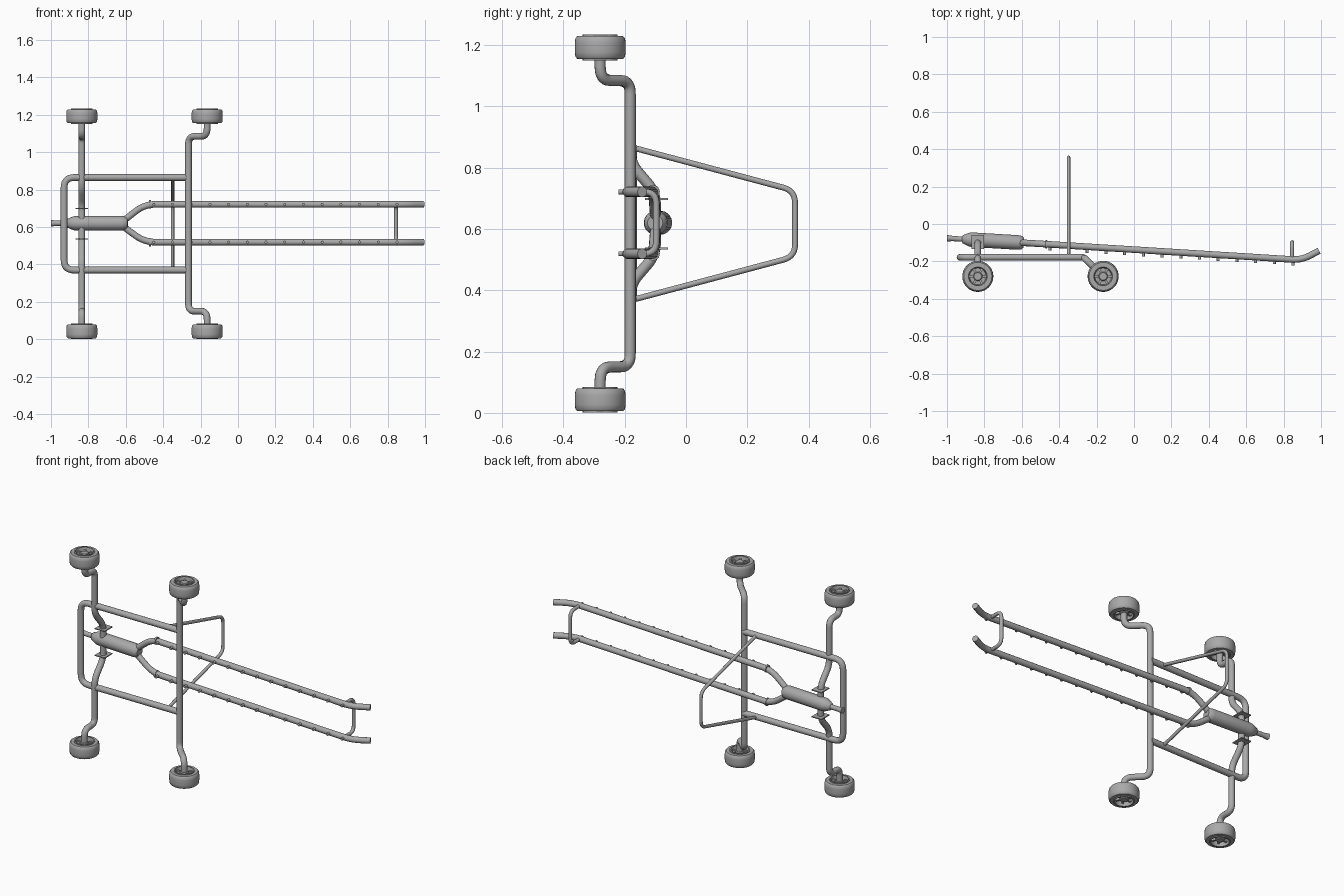
import bpy, bmesh, math
from mathutils import Vector, Matrix

if "Cube" in bpy.data.objects:
    bpy.data.objects.remove(bpy.data.objects["Cube"])

MID = 0.6175          # height of the mirror plane
metal = bpy.data.materials.new("grey_metal")
metal.use_nodes = True
grey = (0.4, 0.4, 0.4, 1)
metal.diffuse_color = grey
metal.node_tree.nodes["Principled BSDF"].inputs["Base Color"].default_value = grey


def finish(ob):
    ob.data.materials.clear()
    ob.data.materials.append(metal)
    bpy.ops.object.select_all(action='DESELECT')
    ob.select_set(True)
    bpy.context.view_layer.objects.active = ob
    bpy.ops.object.shade_smooth_by_angle(angle=math.radians(35))
    return ob


def mesh_object(name, bm, matrix=Matrix()):
    bmesh.ops.recalc_face_normals(bm, faces=bm.faces)
    me = bpy.data.meshes.new(name)
    bm.to_mesh(me)
    bm.free()
    ob = bpy.data.objects.new(name, me)
    bpy.context.collection.objects.link(ob)
    ob.matrix_world = matrix
    return finish(ob)


def fillet(points, radius, steps=7):
    pts = [Vector(p) for p in points]
    out = [pts[0]]
    for a, b, c in zip(pts, pts[1:], pts[2:]):
        d1, d2 = a - b, c - b
        cut = min(radius, d1.length * 0.48, d2.length * 0.48)
        p, q = b + d1.normalized() * cut, b + d2.normalized() * cut
        for i in range(steps + 1):
            t = i / steps
            out.append(p * (1 - t) ** 2 + b * 2 * t * (1 - t) + q * t * t)
    return out + [pts[-1]]


def pipe(name, points, r, bend=0.05):
    path = fillet(points, bend)
    cu = bpy.data.curves.new(name, 'CURVE')
    cu.dimensions = '3D'
    cu.bevel_depth = r
    cu.bevel_resolution = 4
    cu.use_fill_caps = True
    sp = cu.splines.new('POLY')
    sp.points.add(len(path) - 1)
    for point, co in zip(sp.points, path):
        point.co = (*co, 1)
    ob = bpy.data.objects.new(name, cu)
    bpy.context.collection.objects.link(ob)
    bpy.ops.object.select_all(action='DESELECT')
    ob.select_set(True)
    bpy.context.view_layer.objects.active = ob
    bpy.ops.object.convert(target='MESH')
    return finish(bpy.context.object)


def mirrored(points):
    return points + [(x, y, 2 * MID - z) for x, y, z in reversed(points)]


def lathe(bm, profile, closed=False, steps=32):
    # Profile pairs are (radius, distance along local z)
    vs = [bm.verts.new((r, 0, h)) for r, h in profile]
    pairs = list(zip(vs, vs[1:])) + ([(vs[-1], vs[0])] if closed else [])
    edges = [bm.edges.new(p) for p in pairs]
    bmesh.ops.spin(bm, geom=vs + edges, axis=(0, 0, 1), cent=(0, 0, 0),
                   angle=math.tau, steps=steps, use_duplicate=False)
    bmesh.ops.remove_doubles(bm, verts=bm.verts, dist=1e-5)


def deck_y(x):
    # Slope of the long centre assembly
    return -0.106 - 0.06 * (x + 0.5)


def wheel(name, x, z):
    at = Matrix.Translation((x, -0.28, z))
    bm = bmesh.new()
    lathe(bm, [(0.056, -0.037), (0.075, -0.037), (0.081, -0.03), (0.083, -0.015),
               (0.083, 0.015), (0.081, 0.03), (0.075, 0.037), (0.056, 0.037)], True, 40)
    mesh_object(name + "_tire", bm, at)
    bm = bmesh.new()
    lathe(bm, [(0.057, -0.042), (0.057, 0.042), (0.05, 0.042), (0.044, 0.01), (0, 0.01),
               (0, -0.01), (0.044, -0.01), (0.05, -0.042)], True)
    mesh_object(name + "_rim", bm, at)
    bm = bmesh.new()
    lathe(bm, [(0, -0.034), (0.02, -0.034), (0.024, -0.03),
               (0.024, 0.03), (0.02, 0.034), (0, 0.034)])
    mesh_object(name + "_hub", bm, at)
    bm = bmesh.new()
    for k in range(6):
        turn = Matrix.Rotation(k * math.tau / 6, 4, 'Z')
        bmesh.ops.create_cube(bm, size=1, matrix=turn @ Matrix.Translation((0.034, 0, 0))
                              @ Matrix.Diagonal((0.028, 0.012, 0.056, 1)))
    mesh_object(name + "_spokes", bm, at)


# Wheels
for axle, x in (("rear", -0.835), ("front", -0.165)):
    for side, z in (("lower", 0.0425), ("upper", 2 * MID - 0.0425)):
        wheel(f"{axle}_{side}_wheel", x, z)

# Axles
pipe("front_axle", mirrored([(-0.165, -0.28, 0.04), (-0.165, -0.28, 0.15),
                             (-0.265, -0.182, 0.15)]), 0.018, 0.045)
pipe("rear_axle", mirrored([(-0.835, -0.28, 0.04), (-0.835, -0.28, 0.15), (-0.835, -0.182, 0.15),
                            (-0.835, -0.182, 0.42), (-0.835, -0.1, 0.515)]), 0.018, 0.04)

# Frame loop and rear support hoop
pipe("frame_loop", mirrored([(-0.265, -0.178, 0.37), (-0.93, -0.178, 0.37)]), 0.018, 0.055)
pipe("support_hoop", mirrored([(-0.35, -0.178, 0.368), (-0.35, 0.356, 0.51)]), 0.0095, 0.04)

# Central body with flared nozzle, turned along the sloping axis
axis = Vector((1, -0.06, 0)).normalized()
start = Vector((-1, deck_y(-1), MID + 0.003))
along = Matrix.Translation(start) @ axis.to_track_quat('Z', 'Y').to_matrix().to_4x4()
bm = bmesh.new()
lathe(bm, [(0, 0), (0.018, 0), (0.014, 0.03), (0.014, 0.08), (0.022, 0.085), (0.037, 0.12),
           (0.039, 0.135), (0.039, 0.38), (0.036, 0.4), (0.025, 0.412), (0, 0.412)])
mesh_object("central_body", bm, along)

# Clamp plates beside the body
for side, s in (("lower", -1), ("upper", 1)):
    bm = bmesh.new()
    bmesh.ops.create_cube(bm, size=1, matrix=Matrix.Diagonal((0.066, 0.075, 0.006, 1)))
    mesh_object(side + "_clamp_plate", bm, Matrix.Translation((-0.835, -0.097, MID + s * 0.081)))

# Twin long rails with collars and pegs
for side, s in (("lower", -1), ("upper", 1)):
    z = MID + 0.003 + s * 0.101
    pipe(side + "_rail", [(-0.62, deck_y(-0.62), MID + s * 0.01), (-0.5, deck_y(-0.5), z),
                          (0.895, deck_y(0.895) - 0.003, z), (0.99, -0.143, z)], 0.0175, 0.06)
    bm = bmesh.new()
    lathe(bm, [(0, -0.005), (0.022, -0.005), (0.022, 0.005), (0, 0.005)], steps=24)
    mesh_object(side + "_collar", bm, Matrix.Translation((-0.47, deck_y(-0.47), z))
                @ axis.to_track_quat('Z', 'Y').to_matrix().to_4x4())
    bm = bmesh.new()
    for k in range(14):
        x = -0.45 + 0.1 * k
        bmesh.ops.create_cone(bm, cap_ends=True, segments=12, radius1=0.008, radius2=0.008,
                              depth=0.03, matrix=Matrix.Translation((x, deck_y(x) - 0.019, z))
                              @ Matrix.Rotation(math.pi / 2, 4, 'X'))
    mesh_object(side + "_pegs", bm)

# Handle joining the rails
h = MID + 0.003 - 0.101
pipe("handle", [(0.845, -0.185, h), (0.845, -0.097, h),
                (0.845, -0.097, h + 0.202), (0.845, -0.185, h + 0.202)], 0.0105, 0.04)
